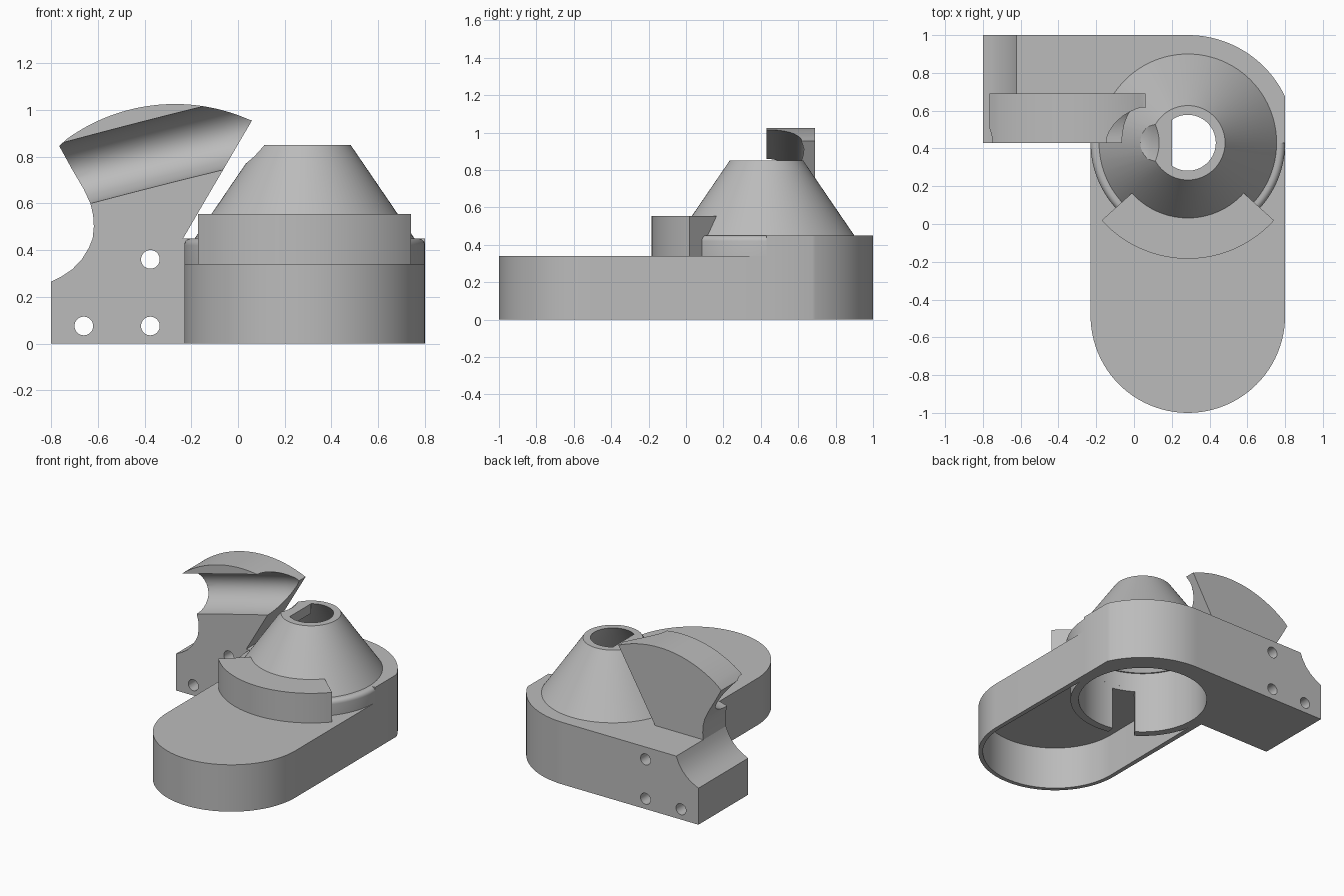
import bpy, bmesh
from math import sin, cos, pi, radians

cube = bpy.data.objects.get("Cube")
if cube:
    bpy.data.objects.remove(cube, do_unlink=True)

grey = bpy.data.materials.new("plain grey")
grey.use_nodes = True
GREY = (0.5, 0.5, 0.5, 1)
grey.diffuse_color = GREY
grey.node_tree.nodes["Principled BSDF"].inputs["Base Color"].default_value = GREY

CX, CY = 0.285, 0.43       # centre of the round housing
HALF = 0.515               # half width of the base
FRONT = -0.485             # centre of the rounded front end
BASE_TOP, REAR_TOP = 0.34, 0.45


def arc(cx, cy, r, a0, a1, n=48):
    angles = [radians(a0 + (a1 - a0) * i / n) for i in range(n + 1)]
    return [(cx + r * cos(a), cy + r * sin(a)) for a in angles]


def finish(name, bm):
    bmesh.ops.recalc_face_normals(bm, faces=bm.faces)
    mesh = bpy.data.meshes.new(name)
    bm.to_mesh(mesh)
    bm.free()
    mesh.materials.append(grey)
    obj = bpy.data.objects.new(name, mesh)
    bpy.context.collection.objects.link(obj)
    return obj


def skin(name, rings, closed=False):
    """Join equal rings of points into a solid."""
    bm = bmesh.new()
    loops = [[bm.verts.new(p) for p in ring] for ring in rings]
    n = len(loops[0])
    pairs = list(zip(loops, loops[1:]))
    if closed:
        pairs.append((loops[-1], loops[0]))
    for a, b in pairs:
        for i in range(n):
            j = (i + 1) % n
            bm.faces.new((a[i], a[j], b[j], b[i]))
    if not closed:
        bm.faces.new(loops[0])
        bm.faces.new(loops[-1])
    return finish(name, bm)


def prism(name, outline, lo, hi, axis="z"):
    if axis == "z":
        rings = [[(u, v, h) for u, v in outline] for h in (lo, hi)]
    else:
        rings = [[(u, h, v) for u, v in outline] for h in (lo, hi)]
    return skin(name, rings)


def lathe(name, profile, a0=0, a1=360, n=96):
    full = a1 - a0 == 360
    rings = []
    for i in range(n if full else n + 1):
        a = radians(a0 + (a1 - a0) * i / n)
        rings.append([(CX + r * cos(a), CY + r * sin(a), z) for r, z in profile])
    return skin(name, rings, closed=full)


def cut(obj, cutters):
    bpy.context.view_layer.objects.active = obj
    for cutter in cutters:
        mod = obj.modifiers.new("cut", "BOOLEAN")
        mod.operation = "DIFFERENCE"
        mod.solver = "EXACT"
        mod.object = cutter
        bpy.ops.object.modifier_apply(modifier=mod.name)


# Long base with a rounded front
base = prism("base", arc(CX, FRONT, HALF, 180, 360) + [(CX + HALF, CY), (CX - HALF, CY)],
             0, BASE_TOP)

# Rear housing together with the solid mounting block
rear = prism("rear_housing", [(CX + HALF, CY)] + arc(CX, CY, 0.57, 25.4, 90, 32)
             + [(-0.8, 1), (-0.8, CY)], 0, REAR_TOP)

# Rounded shoulder round the foot of the cone
shoulder = lathe("shoulder", [(0.43, BASE_TOP), (HALF, BASE_TOP)]
                 + arc(HALF - 0.03, REAR_TOP - 0.03, 0.03, 0, 90, 6) + [(0.43, REAR_TOP)],
                 180, 360)

# Hollow cone with a flat-sided mouth
cone = lathe("cone", [(0.47, REAR_TOP), (0.197, 0.85), (0.148, 0.85), (0.42, REAR_TOP)])
lip = prism("mouth_flat", arc(CX, CY, 0.15, 124.5, 235.5, 20), 0.78, 0.85)

# Curved fence in front of the cone
fence = lathe("front_fence", [(0.43, BASE_TOP), (0.614, BASE_TOP), (0.614, 0.555),
                              (0.39, 0.555), (0.45, 0.46)], 222, 318, 40)

# Upright guide plate above the block
lower_edge = [(-0.8, 0.265), (-0.755, 0.287), (-0.71, 0.317), (-0.67, 0.358),
              (-0.638, 0.41), (-0.622, REAR_TOP)]
upper_edge = [(-0.617, 0.5), (-0.62, 0.55), (-0.632, 0.6), (-0.66, 0.66), (-0.71, 0.745)]
plate = prism("guide_plate", [(-0.235, REAR_TOP), (0.06, 0.955)]
              + arc(-0.27, 0.235, 0.79, 66, 128, 32)[:-1] + [(-0.765, 0.845)]
              + upper_edge[::-1] + [(-0.622, REAR_TOP)], CY, 0.69, "y")

# Cutters: cavities under the body
front_cavity = prism("front_cavity_cutter", arc(CX, FRONT, 0.485, 180, 360)
                     + arc(CX, CY, 0.485, 350, 190), -0.1, 0.31)
barrel = prism("barrel_cutter", arc(CX, CY, 0.43, 0, 360, 96)[:-1], -0.1, REAR_TOP + 0.001)
slot = lathe("slot_cutter", [(0.38, -0.1), (0.55, -0.1), (0.55, 0.31), (0.38, 0.31)],
             237, 258, 8)

# Cutters: curved side relief and three bolt holes
relief = prism("relief_cutter", lower_edge + [(-0.617, 0.5), (-0.9, 0.5), (-0.9, 0.215)],
               0.3, 1.1, "y")
holes = [prism("hole_cutter", arc(x, z, 0.04, 0, 360, 32)[:-1], 0.3, 1.1, "y")
         for x, z in ((-0.66, 0.075), (-0.375, 0.075), (-0.375, 0.36))]

# Cutter: trough along the plate that also nicks the cone
sections = [(-0.9 + 0.07 * i, 0.146) for i in range(13)]
sections += [(0.035, 0.143), (0.07, 0.135), (0.11, 0.11), (0.14, 0.08)]
trough = skin("trough_cutter", [
    [(x, CY + 1.4 * h * sin(2 * pi * k / 40),
      0.905 + 0.24 * x - 0.02 * x * x + h * cos(2 * pi * k / 40)) for k in range(40)]
    for x, h in sections])

cut(base, [front_cavity, barrel, slot])
cut(rear, [barrel, relief] + holes)
cut(plate, [trough])
cut(cone, [trough])

for cutter in [front_cavity, barrel, slot, relief, trough] + holes:
    bpy.data.objects.remove(cutter, do_unlink=True)

# Smooth the curved surfaces, keep the edges crisp
bpy.ops.object.select_all(action="DESELECT")
for part in (base, rear, shoulder, cone, lip, fence, plate):
    part.select_set(True)
bpy.context.view_layer.objects.active = base
bpy.ops.object.shade_smooth_by_angle(angle=radians(30))
